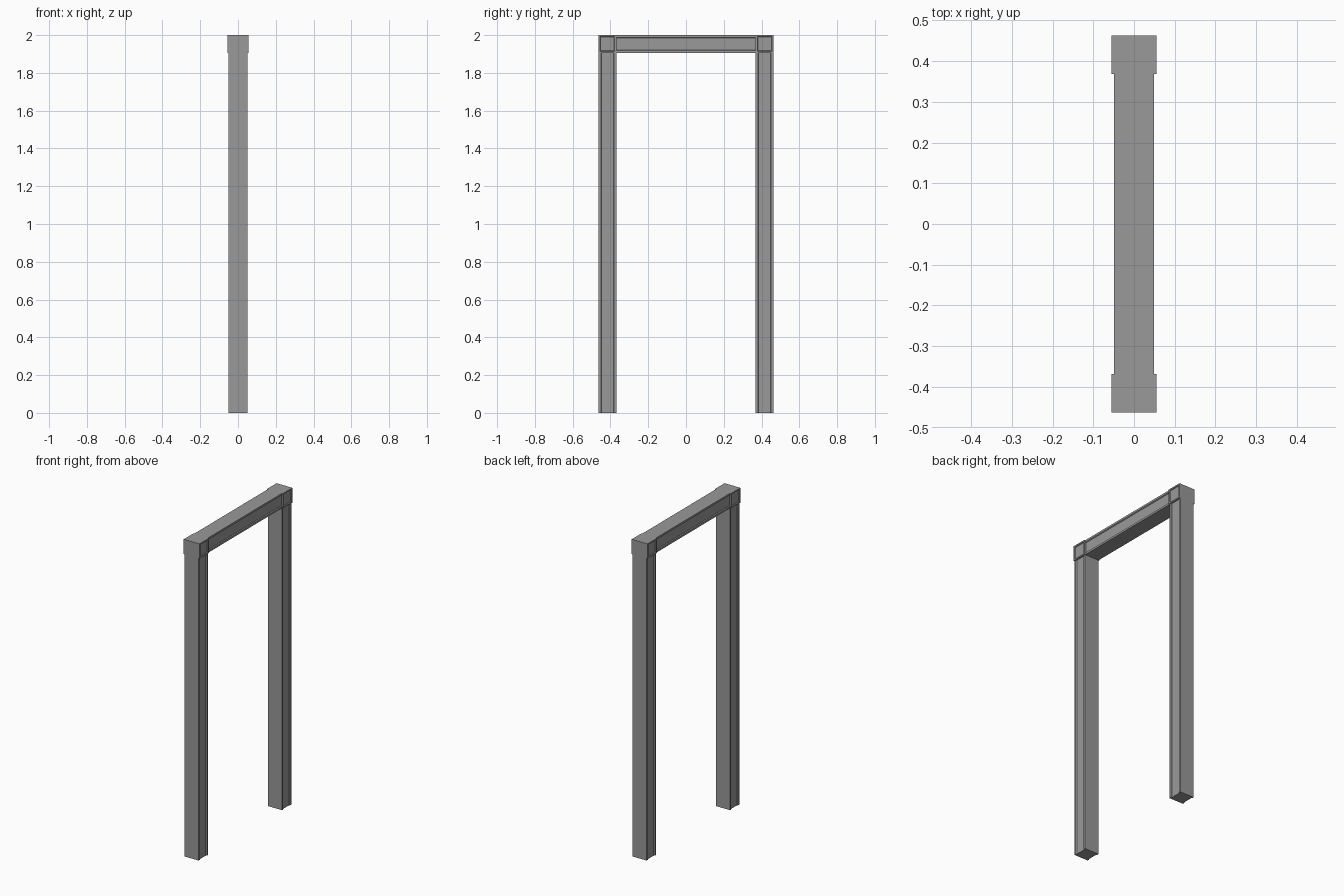
import bpy, bmesh
from mathutils import Vector

if "Cube" in bpy.data.objects:
    bpy.data.objects.remove(bpy.data.objects["Cube"])

W = 0.094          # member width
OUT = 0.463        # outer half span
INN = OUT - W      # inner half span
TOP = 2.0
BASE = TOP - W
RIM, SLOPE, DEPTH = 0.012, 0.004, 0.005

grey = bpy.data.materials.new("dark_grey")
grey.diffuse_color = (0.32, 0.32, 0.32, 1)
grey.use_nodes = True
grey.node_tree.nodes["Principled BSDF"].inputs["Base Color"].default_value = grey.diffuse_color


def finish(name, bm):
    bmesh.ops.recalc_face_normals(bm, faces=bm.faces)
    me = bpy.data.meshes.new(name)
    bm.to_mesh(me)
    bm.free()
    me.materials.append(grey)
    ob = bpy.data.objects.new(name, me)
    bpy.context.collection.objects.link(ob)
    return ob


def moulding(name, half_depth, start, across, along):
    """Bar with a sunken channel on both x faces, swept along a direction."""
    h = W / 2
    side = [(half_depth, -h), (half_depth, -h + RIM),
            (half_depth - DEPTH, -h + RIM + SLOPE),
            (half_depth - DEPTH, h - RIM - SLOPE),
            (half_depth, h - RIM), (half_depth, h)]
    profile = side + [(-x, -u) for x, u in side]
    bm = bmesh.new()
    vs = [bm.verts.new(Vector(start) + Vector((x, 0, 0)) + Vector(across) * u)
          for x, u in profile]
    # Keep the starting cap so the bar is closed at both ends
    bm.faces.new(vs)
    geom = bmesh.ops.extrude_face_region(
        bm, geom=bm.faces[:], use_keep_orig=True)["geom"]
    bmesh.ops.translate(bm, vec=along,
                        verts=[g for g in geom if isinstance(g, bmesh.types.BMVert)])
    return finish(name, bm)


def corner_block(name, y):
    """Block with a sunken square on both x faces."""
    bm = bmesh.new()
    bmesh.ops.create_cube(bm, size=1)
    for v in bm.verts:
        v.co = Vector((v.co.x * 0.11, y + v.co.y * W, TOP - W / 2 + v.co.z * W))
    bm.normal_update()
    faces = [f for f in bm.faces if abs(f.normal.x) > 0.9]
    bmesh.ops.inset_individual(bm, faces=faces, thickness=RIM)
    bmesh.ops.inset_individual(bm, faces=faces, thickness=SLOPE, depth=-DEPTH)
    return finish(name, bm)


# Posts and corner blocks
for label, s in (("front", -1), ("back", 1)):
    y = s * (OUT - W / 2)
    moulding(label + "_post", 0.049, (0, y, 0), (0, 1, 0), (0, 0, BASE))
    corner_block(label + "_corner_block", y)

# Lintel
moulding("lintel", 0.049, (0, -INN, TOP - W / 2), (0, 0, 1), (0, 2 * INN, 0))
